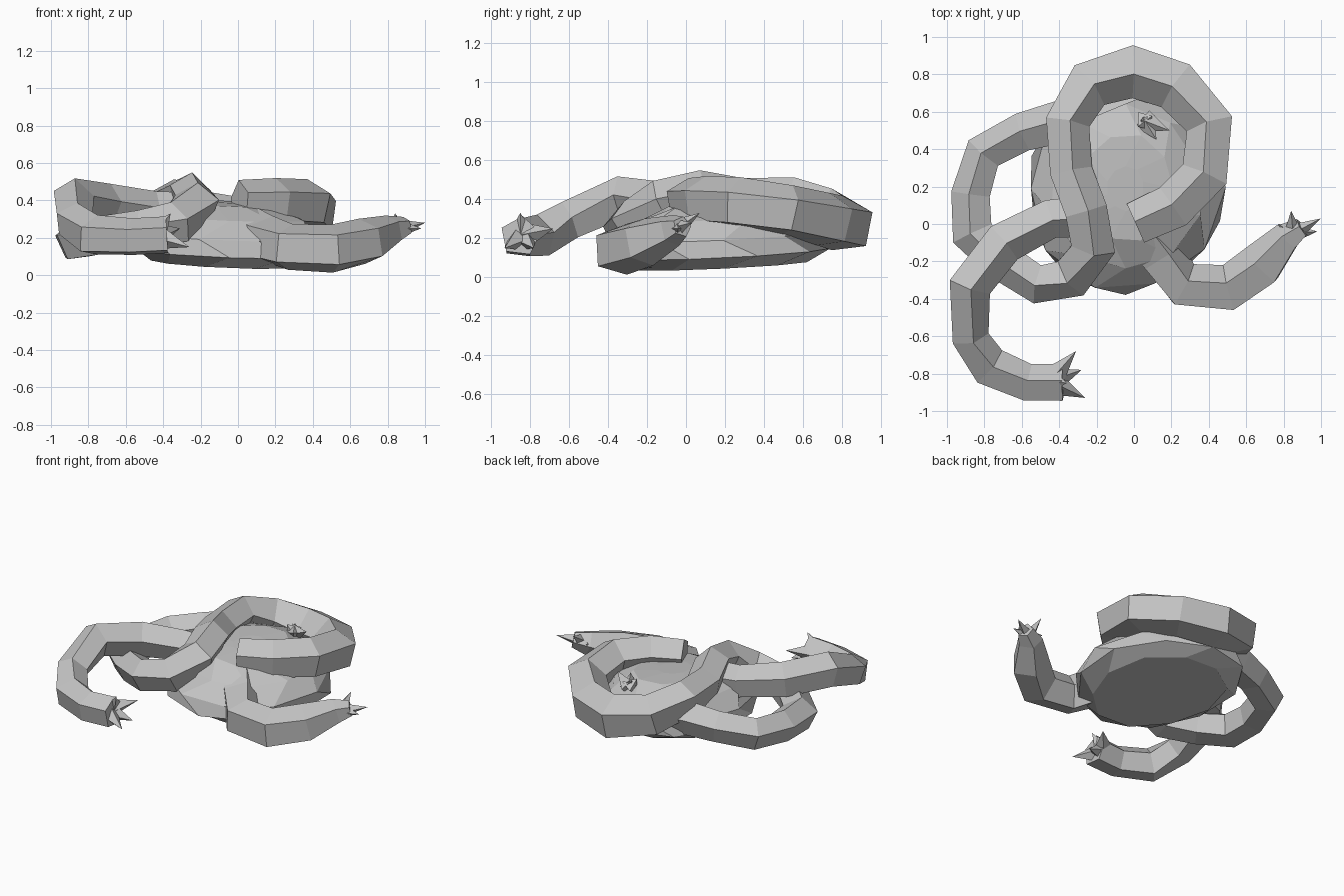
import bpy, bmesh, math
from mathutils import Vector, Matrix

cube = bpy.data.objects.get("Cube")
if cube:
    bpy.data.objects.remove(cube, do_unlink=True)

skin = bpy.data.materials.new("grey skin")
skin.use_nodes = True
skin.diffuse_color = (0.55, 0.55, 0.55, 1)
skin.node_tree.nodes["Principled BSDF"].inputs["Base Color"].default_value = (0.55, 0.55, 0.55, 1)


def finish(bm, name):
    bmesh.ops.recalc_face_normals(bm, faces=bm.faces)
    mesh = bpy.data.meshes.new(name)
    bm.to_mesh(mesh)
    bm.free()
    mesh.materials.append(skin)
    obj = bpy.data.objects.new(name, mesh)
    bpy.context.collection.objects.link(obj)
    return obj


def loft(bm, rings):
    """Skin equal rings of points and close both ends."""
    rows = [[bm.verts.new(p) for p in ring] for ring in rings]
    n = len(rows[0])
    for a, b in zip(rows, rows[1:]):
        for i in range(n):
            j = (i + 1) % n
            bm.faces.new((a[i], a[j], b[j], b[i]))
    bm.faces.new(rows[0])
    bm.faces.new(rows[-1])


def tentacle(name, path, roll=25, sides=5):
    """Faceted tube along (x, y, z, radius) points, rolled about its path."""
    bm = bmesh.new()
    pts = [Vector(p[:3]) for p in path]
    rings = []
    for k, p in enumerate(pts):
        before = pts[max(k - 1, 0)]
        after = pts[min(k + 1, len(pts) - 1)]
        along = (after - before).normalized()
        side = along.cross(Vector((0, 0, 1))).normalized()
        up = side.cross(along)
        rad = path[k][3]
        rings.append([p + rad * (side * math.cos(a) + up * math.sin(a))
                      for a in [math.tau * i / sides + math.radians(roll) for i in range(sides)]])
    loft(bm, rings)
    return finish(bm, name)


def claw(name, base, tips, radius):
    """Pointed four-sided fingers fanning from a tentacle end."""
    bm = bmesh.new()
    for tip in tips:
        d = Vector(tip) - Vector(base)
        turn = d.to_track_quat('Z', 'Y').to_matrix().to_4x4()
        place = Matrix.Translation(Vector(base) + d / 2) @ turn
        bmesh.ops.create_cone(bm, cap_ends=True, segments=4, radius1=radius,
                              radius2=0, depth=d.length, matrix=place)
    return finish(bm, name)


# Low mound body with a flat, slightly tilted underside
bm = bmesh.new()
profile = [(0.42, 0.46, 0.06), (0.53, 0.56, 0.12), (0.52, 0.55, 0.21),
           (0.41, 0.44, 0.31), (0.26, 0.29, 0.38), (0.10, 0.12, 0.39)]
rings = []
for k, (rx, ry, z) in enumerate(profile):
    ring = []
    for i in range(10):
        a = math.tau * (i + 0.5 * (k % 2)) / 10
        wob = 1 + 0.03 * math.sin(3 * a + k)
        x, y = rx * wob * math.cos(a) - 0.045, ry * wob * math.sin(a) + 0.19
        ring.append((x, y, z + 0.05 * (y - 0.2) - 0.04 * x))
    rings.append(ring)
loft(bm, rings)
finish(bm, "body")

# Small beak on the crown
claw("beak", (0.06, 0.55, 0.36), [(0.19, 0.50, 0.42), (0.02, 0.52, 0.42), (0.12, 0.45, 0.41)], 0.06)

# Long tentacle looping around the back and crossing over on the right
tentacle("looped_tentacle", [
    (0.01, 0.00, 0.39, 0.12), (0.21, 0.09, 0.39, 0.13), (0.38, 0.26, 0.38, 0.135),
    (0.41, 0.53, 0.34, 0.135), (0.23, 0.74, 0.29, 0.145), (-0.01, 0.82, 0.27, 0.15),
    (-0.25, 0.74, 0.32, 0.14), (-0.36, 0.54, 0.39, 0.125), (-0.34, 0.28, 0.39, 0.12),
    (-0.26, 0.07, 0.43, 0.12), (-0.22, -0.12, 0.38, 0.125), (-0.33, -0.28, 0.28, 0.12),
    (-0.51, -0.32, 0.24, 0.11), (-0.70, -0.20, 0.21, 0.11), (-0.86, -0.05, 0.19, 0.12),
    (-0.87, 0.16, 0.19, 0.11), (-0.80, 0.38, 0.20, 0.11), (-0.59, 0.49, 0.24, 0.11),
    (-0.40, 0.54, 0.27, 0.12), (-0.26, 0.57, 0.27, 0.12)])

# Left arm, swinging forward and out
tentacle("left_arm", [
    (0.03, -0.02, 0.24, 0.14), (0.14, -0.16, 0.19, 0.135), (0.26, -0.33, 0.15, 0.13),
    (0.51, -0.35, 0.14, 0.135), (0.69, -0.22, 0.18, 0.13), (0.82, -0.07, 0.24, 0.085),
    (0.90, -0.02, 0.26, 0.055)], roll=34)
claw("left_claw", (0.85, -0.05, 0.25),
     [(1.0, 0.03, 0.28), (0.98, -0.04, 0.25), (0.84, 0.07, 0.33), (0.77, 0.0, 0.26)], 0.05)

# Right arm, raised and curling forward
tentacle("right_arm", [
    (-0.20, 0.05, 0.32, 0.12), (-0.45, 0.03, 0.34, 0.11), (-0.70, -0.10, 0.37, 0.12),
    (-0.88, -0.33, 0.40, 0.12), (-0.88, -0.60, 0.29, 0.105), (-0.78, -0.76, 0.21, 0.115),
    (-0.57, -0.85, 0.20, 0.105), (-0.38, -0.85, 0.21, 0.105)])
claw("right_claw", (-0.45, -0.84, 0.21),
     [(-0.31, -0.68, 0.25), (-0.28, -0.78, 0.15), (-0.26, -0.93, 0.15), (-0.36, -0.85, 0.33)], 0.075)
